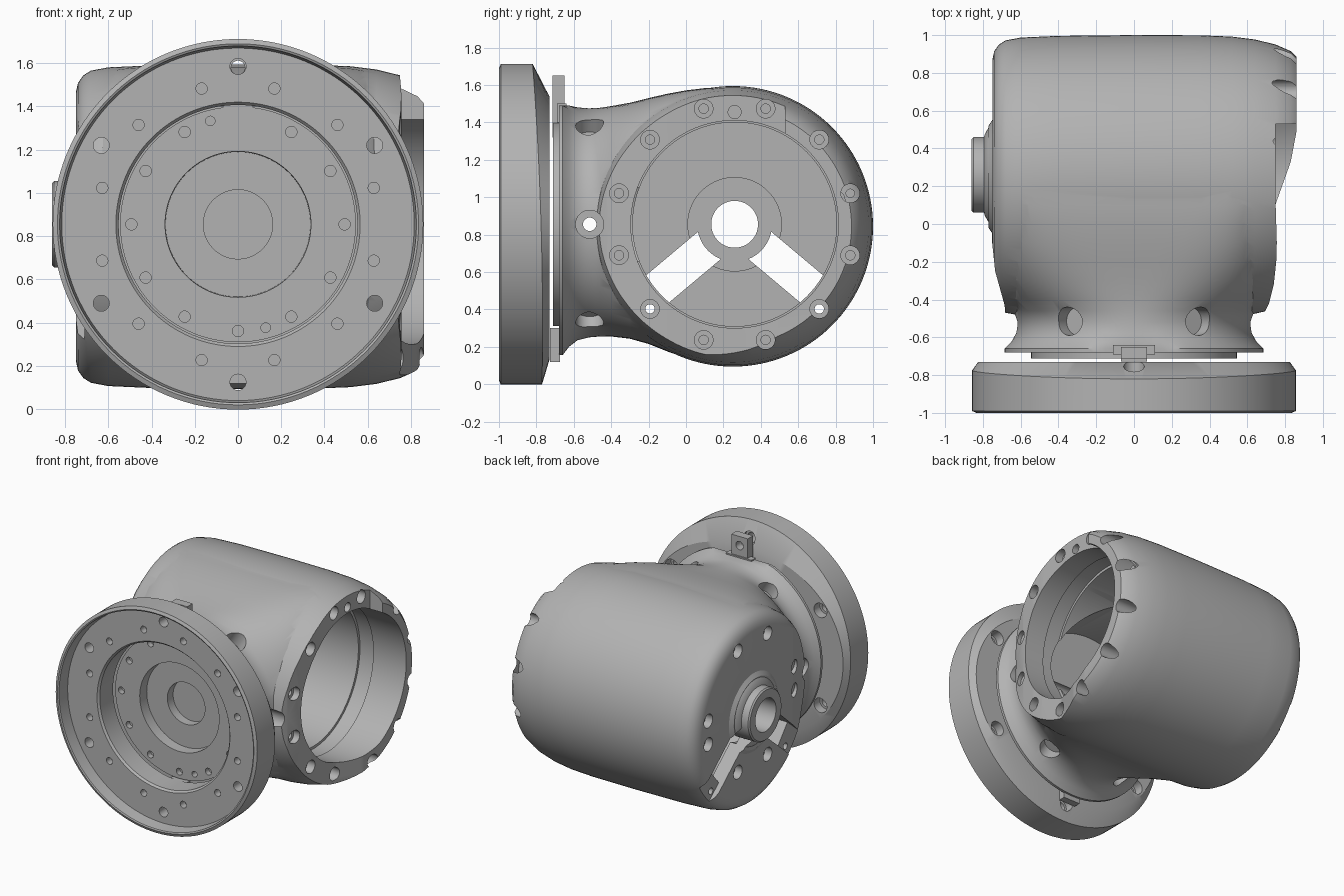
import bpy, bmesh
from math import sin, cos, pi, radians, copysign
from mathutils import Matrix, Vector

if "Cube" in bpy.data.objects:
    bpy.data.objects.remove(bpy.data.objects["Cube"])

CZ = 0.855            # height of both axes
CY = 0.26             # housing axis position in y

grey = bpy.data.materials.new("cast_grey")
grey.use_nodes = True
grey.diffuse_color = (0.45, 0.45, 0.45, 1)
grey.node_tree.nodes["Principled BSDF"].inputs["Base Color"].default_value = (0.45, 0.45, 0.45, 1)


def place(axis, a, b, h):
    """Turn lathe coordinates into model coordinates."""
    return (h, a, b) if axis == "X" else (a, h, b)


def skin(bm, rings, closed=False):
    """Join rings of points into a solid."""
    rings = [[bm.verts.new(co) for co in ring] for ring in rings]
    seg = len(rings[0])
    pairs = list(zip(rings, rings[1:])) + ([(rings[-1], rings[0])] if closed else [])
    for p, q in pairs:
        for k in range(seg):
            n = (k + 1) % seg
            bm.faces.new((p[k], p[n], q[n], q[k]))
    if not closed:
        bm.faces.new(rings[0])
        bm.faces.new(rings[-1])


def add_lathe(bm, axis, centre, profile, seg=96, closed=False, warp=None):
    """Revolve (radius, height) points round an axis through the centre."""
    rings = []
    for r, h in profile:
        ring = []
        for k in range(seg):
            t = 2 * pi * k / seg
            rr, hh = warp(r, h, t) if warp else (r, h)
            ring.append(Vector(place(axis, rr * cos(t), rr * sin(t), hh)) + Vector(centre))
        rings.append(ring)
    skin(bm, rings, closed)


def add_box(bm, lo, hi, matrix=Matrix()):
    size = [b - a for a, b in zip(lo, hi)]
    mid = [(a + b) / 2 for a, b in zip(lo, hi)]
    m = matrix @ Matrix.Translation(mid) @ Matrix.Diagonal((*size, 1))
    bmesh.ops.create_cube(bm, size=1, matrix=m)


def add_prism(bm, points, z0, z1):
    skin(bm, [[(x, y, z) for x, y in points] for z in (z0, z1)])


def add_holes(bm, axis, centre, radius, angles, hole, h0, h1, seg=24):
    """Ring of straight cylinders parallel to an axis."""
    for a in angles:
        t = radians(a)
        off = Vector(place(axis, radius * cos(t), radius * sin(t), 0))
        add_lathe(bm, axis, Vector(centre) + off, [(hole, h0), (hole, h1)], seg)


def finish(bm, name):
    bmesh.ops.recalc_face_normals(bm, faces=bm.faces)
    me = bpy.data.meshes.new(name)
    bm.to_mesh(me)
    bm.free()
    me.materials.append(grey)
    ob = bpy.data.objects.new(name, me)
    bpy.context.collection.objects.link(ob)
    return ob


def boolean(target, tool, mode="DIFFERENCE"):
    """Apply a boolean and throw the tool away."""
    mod = target.modifiers.new("cut", "BOOLEAN")
    mod.operation, mod.solver, mod.object = mode, "EXACT", tool
    dg = bpy.context.evaluated_depsgraph_get()
    me = bpy.data.meshes.new_from_object(target.evaluated_get(dg))
    target.modifiers.clear()
    target.data = me
    bpy.data.objects.remove(tool)


def cut(target, build):
    bm = bmesh.new()
    build(bm)
    boolean(target, finish(bm, "cutter"))


hub_c, neck_c = (0, CY, CZ), (0, 0, CZ)
every30 = range(0, 360, 30)
between = range(15, 360, 30)

# Housing: barrel along x
bm = bmesh.new()
add_lathe(bm, "X", (0, 0.25, 0.844),
          [(0.27, -0.77), (0.3, -0.75), (0.62, -0.75), (0.665, -0.74), (0.7, -0.715), (0.722, -0.68),
           (0.737, -0.6), (0.746, -0.4), (0.75, 0), (0.749, 0.35), (0.742, 0.52), (0.727, 0.64),
           (0.7, 0.75), (0.665, 0.83), (0.635, 0.86)], 128)
housing = finish(bm, "housing")

# Neck: round at the front, swelling into a rounded square that merges with the barrel
# (y, half width, height above axis, depth below axis, squareness)
sections = [(-0.68, 0.685, 0.685, 0.7, 2), (-0.66, 0.685, 0.685, 0.7, 2), (-0.625, 0.65, 0.65, 0.655, 2),
            (-0.58, 0.625, 0.625, 0.62, 2), (-0.52, 0.62, 0.62, 0.605, 2), (-0.46, 0.64, 0.623, 0.6, 2.1),
            (-0.4, 0.69, 0.632, 0.6, 2.4), (-0.3, 0.735, 0.65, 0.612, 3), (-0.2, 0.748, 0.675, 0.64, 3.8),
            (-0.1, 0.752, 0.698, 0.68, 4.6), (0, 0.75, 0.716, 0.715, 5.6), (0.1, 0.748, 0.728, 0.738, 7),
            (0.22, 0.745, 0.732, 0.748, 8)]


def neck_ring(y, w, up, down, n, seg=128):
    ring = []
    for k in range(seg):
        t = 2 * pi * (k + 0.5) / seg
        x = copysign(abs(cos(t)) ** (2 / n), cos(t)) * w
        z = copysign(abs(sin(t)) ** (2 / n), sin(t)) * (up if sin(t) > 0 else down)
        ring.append((x, y, CZ + (min(z, 0.635) if y < -0.55 else z)))
    return ring


bm = bmesh.new()
skin(bm, [neck_ring(*s) for s in sections])
boolean(housing, finish(bm, "neck"), "UNION")
bm = bmesh.new()
add_lathe(bm, "Y", neck_c, [(0.545, -0.712), (0.545, -0.6)], 128)
boolean(housing, finish(bm, "neck_plate"), "UNION")

# Rim rounded off toward the neck, with a step in the upper half and a ramp in the lower half
front = [(1.2, -0.54), (0.635, -0.54), (0.685, -0.48), (0.715, -0.42), (0.74, -0.32), (0.753, -0.2), (0.756, -0.1)]
cut(housing, lambda b: add_prism(b, front + [(0.75, 0.1), (0.75, 0.53), (1.2, 0.53)], CZ, 2))
cut(housing, lambda b: add_prism(b, front + [(0.748, 0.1), (0.83, 0.33), (0.862, 0.5), (1.2, 0.5)], -0.2, CZ))
# End wall falling away toward the neck
cut(housing, lambda b: add_prism(b, [(-0.753, -0.08), (-0.735, -0.25), (-0.685, -0.43), (-0.68, -0.5),
                                     (-1, -0.5), (-1, -0.08)], -0.2, 2))
# Bore with a shallow groove, and the neck cavity opening into it
cut(housing, lambda b: add_lathe(b, "X", hub_c, [(0.545, -0.64), (0.545, 0.46), (0.565, 0.46), (0.565, 0.58),
                                                 (0.555, 0.58), (0.555, 1.1)], 128))
cut(housing, lambda b: add_lathe(b, "Y", neck_c, [(0.5, -0.5), (0.5, 0.1)]))
# Stepped recess in the neck plate
cut(housing, lambda b: add_lathe(b, "Y", neck_c, [(0.16, -0.56), (0.16, -0.63), (0.335, -0.63), (0.34, -0.8)]))
cut(housing, lambda b: add_holes(b, "Y", neck_c, 0.493, every30, 0.026, -0.8, -0.67))
cut(housing, lambda b: add_holes(b, "Y", neck_c, 0.495, (105, 285), 0.022, -0.8, -0.6))


# Two slanted slots in the end wall, running out to its edge as shallow channels
def slots(b, x1=-0.55, reach=0.545):
    for a in (-40, 220):
        m = Matrix.Translation(hub_c) @ Matrix.Rotation(radians(a), 4, "X")
        add_box(b, (-0.9, 0.13, -0.095), (x1, reach, 0.095), m)


cut(housing, slots)
cut(housing, lambda b: slots(b, -0.71, 0.8))
cut(housing, lambda b: add_lathe(b, "X", hub_c, [(0.19, -0.9), (0.19, -0.69), (0.25, -0.69), (0.25, -0.5)]))

# Rim screws, counterbored, breaking through the outer edge
cut(housing, lambda b: add_holes(b, "X", hub_c, 0.64, between, 0.05, 0.69, 1))
cut(housing, lambda b: add_holes(b, "X", hub_c, 0.64, [a for a in between if a not in (225, 315)],
                                 0.025, 0.55, 0.75))
cut(housing, lambda b: add_holes(b, "X", hub_c, 0.64, (225, 315), 0.025, -0.9, 0.75))
cut(housing, lambda b: add_holes(b, "X", hub_c, 0.6, (90,), 0.035, 0.6, 1))


# End wall screws in four pairs
def wall_screws(b):
    for y, z in ((0.18, 0.53), (0.18, -0.4), (0.54, 0.13), (0.54, -0.05)):
        for s in (-1, 1):
            add_lathe(b, "X", (0, CY + s * y, CZ + z), [(0.052, -0.9), (0.052, -0.69)], 24)


cut(housing, wall_screws)


# Radial screw pockets round the neck
def pockets(b):
    for a in (0, 57, 123, 180, 237, 303):
        m = Matrix.Translation((0, -0.515, CZ)) @ Matrix.Rotation(radians(a), 4, "Y")
        m = m @ Matrix.Translation((0.67, 0, 0)) @ Matrix.Rotation(pi / 2, 4, "Y")
        bmesh.ops.create_cone(b, cap_ends=True, segments=32, radius1=0.075, radius2=0.075,
                              depth=0.26, matrix=m)


cut(housing, pockets)
cut(housing, lambda b: add_lathe(b, "X", (0, -0.515, CZ), [(0.036, -1), (0.036, 1)], 24))

# Hollow hub on the end wall
bm = bmesh.new()
add_lathe(bm, "X", hub_c, [(0.125, -0.86), (0.19, -0.86), (0.2, -0.85), (0.2, -0.69), (0.125, -0.69)], closed=True)
hub = finish(bm, "hub")

# Hub foot, a small fillet ring above the slots
bm = bmesh.new()
add_lathe(bm, "X", hub_c, [(0.195, -0.795), (0.215, -0.79), (0.26, -0.765), (0.28, -0.74), (0.195, -0.74)], closed=True)
foot = finish(bm, "hub_foot")
cut(foot, slots)


# Flange: open ring whose rear chamfer is deeper at top and bottom
def chamfer(r, h, t):
    if h == -0.775:
        return r, h - 0.02 * sin(t) ** 2 - 0.025 * sin(t)
    if r == 0.825 and h == -0.73:
        return r - (0.12 + 0.02 * sin(t)) * sin(t) ** 2, h
    return r, h


bm = bmesh.new()
add_lathe(bm, "Y", neck_c, [(0.552, -0.73), (0.552, -0.89), (0.565, -0.905), (0.815, -0.905), (0.825, -0.995),
                            (0.835, -1), (0.857, -0.99), (0.857, -0.775), (0.825, -0.73)],
          128, closed=True, warp=chamfer)
flange = finish(bm, "flange")
through = range(30, 390, 60)
cut(flange, lambda b: add_holes(b, "Y", neck_c, 0.73, through, 0.037, -1.1, -0.6))
cut(flange, lambda b: add_holes(b, "Y", neck_c, 0.73, through, 0.055, -0.8, -0.6))
cut(flange, lambda b: add_holes(b, "Y", neck_c, 0.65, between, 0.026, -1.1, -0.85))

# Locating tabs above and below the neck
bm = bmesh.new()
add_box(bm, (-0.07, -0.715, 1.32), (0.07, -0.65, 1.65))
tab = finish(bm, "upper_tab")
cut(tab, lambda b: add_lathe(b, "Y", (0, 0, 1.58), [(0.032, -0.9), (0.032, -0.5)], 24))
for name, lo, hi in (("upper_tab_foot", (-0.11, -0.69, 1.4), (0.11, -0.64, 1.5)),
                     ("lower_tab", (-0.07, -0.728, 0.12), (0.07, -0.675, 0.3))):
    bm = bmesh.new()
    add_box(bm, lo, hi)
    finish(bm, name)

# Smooth shading with sharp edges kept
for ob in bpy.context.collection.objects:
    if ob.type == "MESH" and grey.name in ob.data.materials:
        bpy.ops.object.select_all(action="DESELECT")
        ob.select_set(True)
        bpy.context.view_layer.objects.active = ob
        bpy.ops.object.shade_smooth_by_angle(angle=radians(30))
